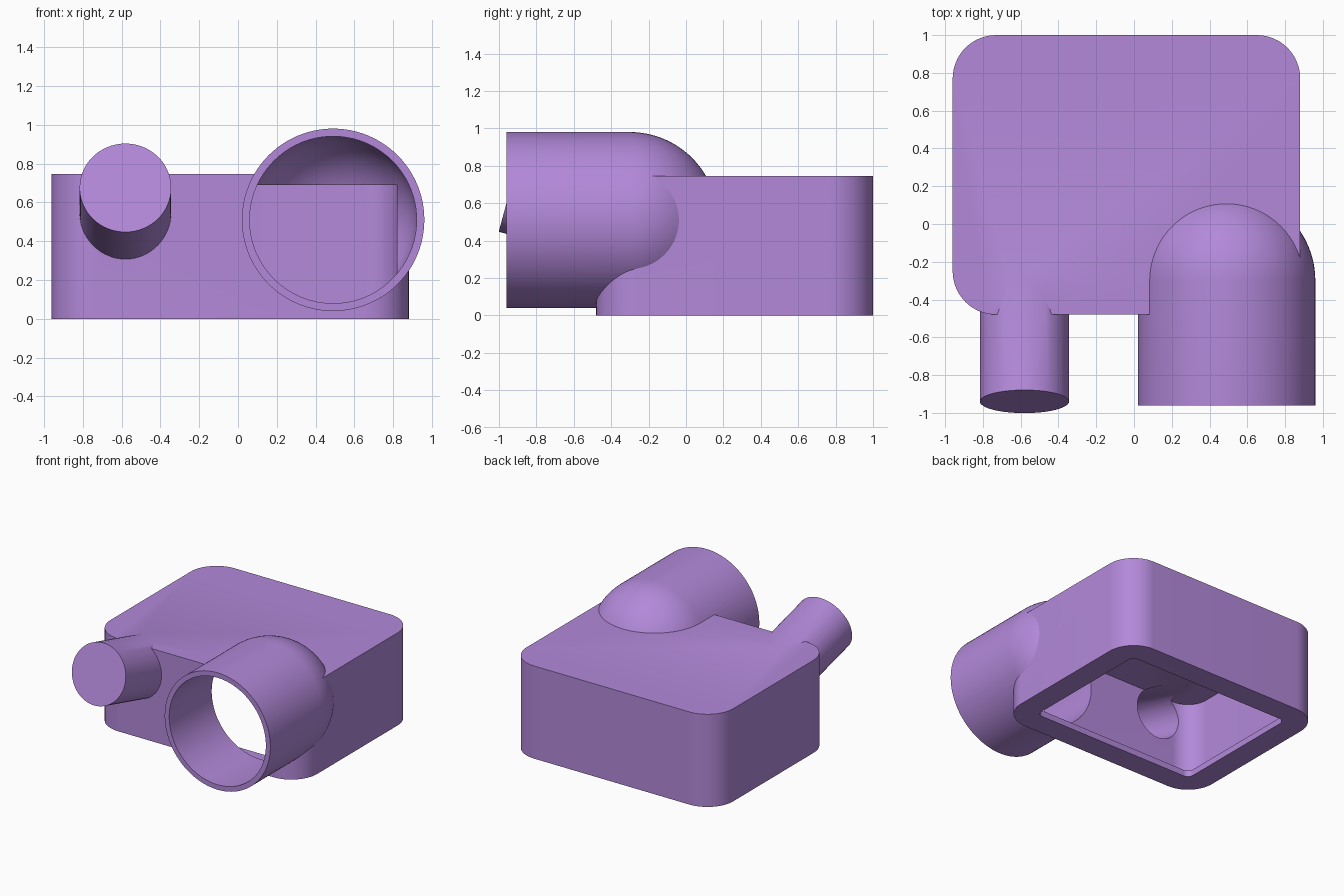
import bpy, bmesh
from math import sin, cos, pi, radians
from mathutils import Matrix, Vector

if "Cube" in bpy.data.objects:
    bpy.data.objects.remove(bpy.data.objects["Cube"])


def make_object(name, bm):
    bmesh.ops.recalc_face_normals(bm, faces=bm.faces)
    mesh = bpy.data.meshes.new(name)
    bm.to_mesh(mesh)
    bm.free()
    obj = bpy.data.objects.new(name, mesh)
    bpy.context.collection.objects.link(obj)
    return obj


def rounded_box(name, inset, z0, z1, r, seg=16):
    """Upright rounded block, inset from the outer housing footprint."""
    x0, x1, y0, y1 = -0.96 + inset, 0.88 - inset, -0.48 + inset, 1.0 - inset
    centres = [(x1 - r, y1 - r), (x0 + r, y1 - r), (x0 + r, y0 + r), (x1 - r, y0 + r)]
    bm = bmesh.new()
    verts = []
    for k, (cx, cy) in enumerate(centres):
        for i in range(seg + 1):
            a = pi / 2 * (k + i / seg)
            verts.append(bm.verts.new((cx + r * cos(a), cy + r * sin(a), z0)))
    base = bm.faces.new(verts)
    top = bmesh.ops.extrude_face_region(bm, geom=[base], use_keep_orig=True)
    moved = [v for v in top["geom"] if isinstance(v, bmesh.types.BMVert)]
    bmesh.ops.translate(bm, verts=moved, vec=(0, 0, z1 - z0))
    return make_object(name, bm)


def revolve(name, profile, matrix, steps=96):
    """Closed solid from (radius, height) points spun around local z."""
    bm = bmesh.new()
    verts = [bm.verts.new((r, 0, h)) for r, h in profile]
    edges = [bm.edges.new(p) for p in zip(verts, verts[1:])]
    bmesh.ops.spin(bm, geom=verts + edges, axis=(0, 0, 1), cent=(0, 0, 0),
                   angle=2 * pi, steps=steps, use_duplicate=False)
    bmesh.ops.remove_doubles(bm, verts=bm.verts, dist=1e-5)
    bmesh.ops.transform(bm, matrix=matrix, verts=bm.verts)
    return make_object(name, bm)


def domed(r, length, n=24):
    """Straight tube with a half-sphere end centred on the origin."""
    dome = [(r * sin(pi / 2 * i / n), r * cos(pi / 2 * i / n)) for i in range(1, n + 1)]
    return [(0, r)] + dome + [(r, -length), (0, -length)]


def rod(r, start, end):
    return [(0, end), (r, end), (r, start), (0, start)]


def combine(target, tool, operation):
    mod = target.modifiers.new("combine", 'BOOLEAN')
    mod.operation, mod.solver, mod.object = operation, 'EXACT', tool
    bpy.context.view_layer.objects.active = target
    bpy.ops.object.modifier_apply(modifier=mod.name)
    bpy.data.objects.remove(tool, do_unlink=True)


# large pipe runs along y, small pipe slopes down into the housing
large = Matrix.Translation((0.49, -0.30, 0.51)) @ Matrix.Rotation(-pi / 2, 4, 'X')
axis = Vector((0, cos(radians(15)), -sin(radians(15))))
small = Matrix.Translation((-0.58, -0.94, 0.675)) @ axis.to_track_quat('Z', 'Y').to_matrix().to_4x4()

# outer solids
housing = rounded_box("housing_with_pipes", 0, 0, 0.745, 0.23)
combine(housing, revolve("large_pipe", domed(0.47, 0.66), large), 'UNION')
combine(housing, revolve("small_pipe", rod(0.236, 0, 0.85), small, 64), 'UNION')

# cavity, lipped bottom opening and pipe bores
combine(housing, rounded_box("cavity", 0.06, 0.05, 0.69, 0.17), 'DIFFERENCE')
combine(housing, rounded_box("bottom_opening", 0.19, -0.1, 0.2, 0.05), 'DIFFERENCE')
combine(housing, revolve("large_bore", domed(0.43, 0.8), large), 'DIFFERENCE')
combine(housing, revolve("small_bore", rod(0.195, -0.1, 0.95), small, 64), 'DIFFERENCE')

# finish
mat = bpy.data.materials.new("purple")
mat.diffuse_color = (0.45, 0.25, 0.70, 1)
mat.use_nodes = True
mat.node_tree.nodes["Principled BSDF"].inputs["Base Color"].default_value = mat.diffuse_color
housing.data.materials.clear()
housing.data.materials.append(mat)
bpy.ops.object.select_all(action='DESELECT')
housing.select_set(True)
bpy.context.view_layer.objects.active = housing
bpy.ops.object.shade_smooth_by_angle(angle=radians(30))
